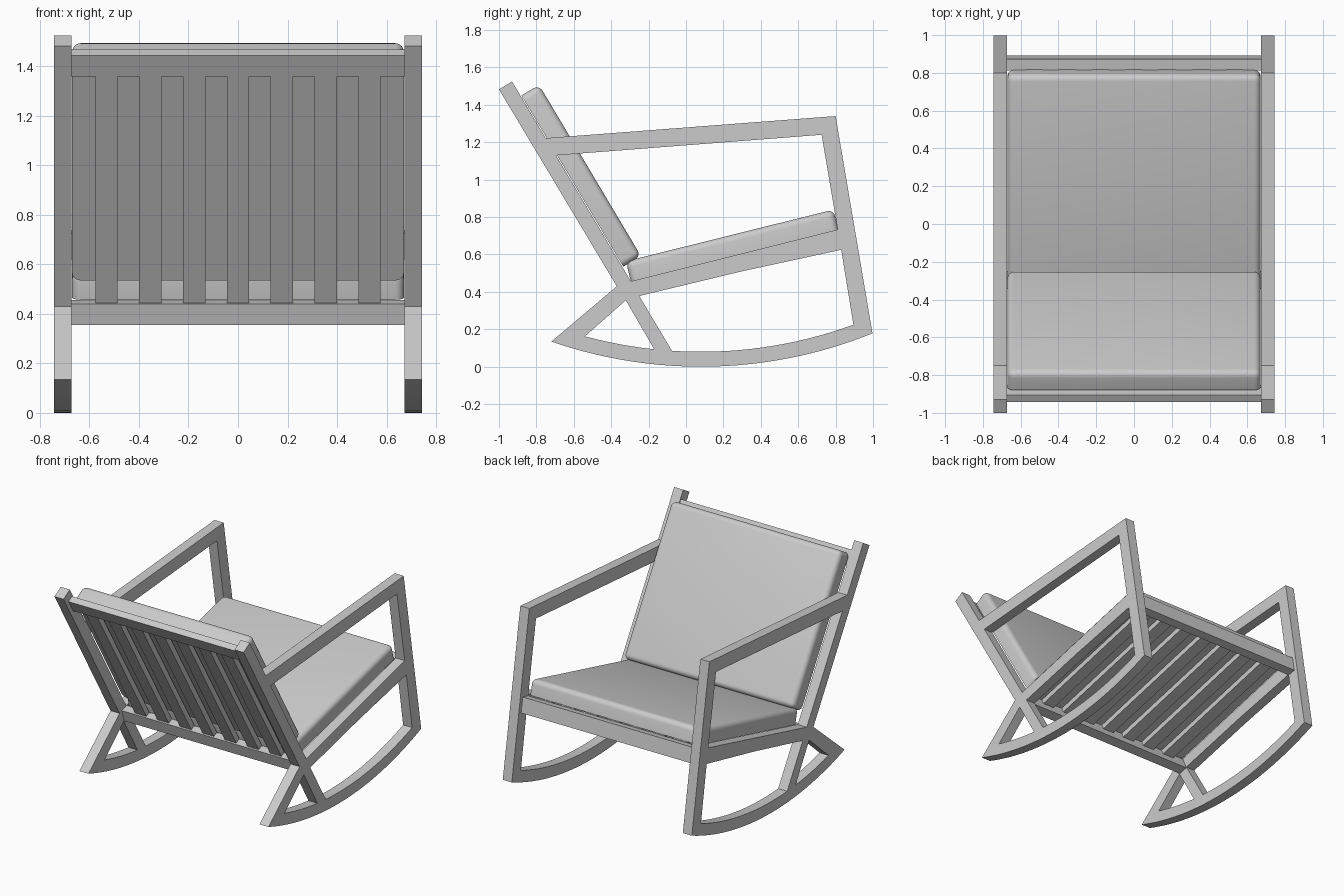
import bpy, bmesh, math
from mathutils import Vector

cube = bpy.data.objects.get("Cube")
if cube:
    bpy.data.objects.remove(cube, do_unlink=True)

grey = bpy.data.materials.new("plain_grey")
grey.use_nodes = True
grey.diffuse_color = (0.6, 0.6, 0.6, 1)
grey.node_tree.nodes["Principled BSDF"].inputs["Base Color"].default_value = (0.6, 0.6, 0.6, 1)

INNER, OUTER = 0.673, 0.744      # inside and outside of the side frames
ROCK_Y, ROCK_Z = 0.08, 2.45      # centre of the rocker arcs


def add_object(name, mesh):
    obj = bpy.data.objects.new(name, mesh)
    bpy.context.collection.objects.link(obj)
    mesh.materials.clear()
    mesh.materials.append(grey)
    return obj


def prism(name, profile, x0, x1, round_edges=0):
    """Extrude a (y, z) profile along x; optionally round all but the base edges."""
    bm = bmesh.new()
    face = bm.faces.new([bm.verts.new((x0, y, z)) for y, z in profile])
    ext = bmesh.ops.extrude_face_region(bm, geom=[face])
    moved = [v for v in ext["geom"] if isinstance(v, bmesh.types.BMVert)]
    bmesh.ops.translate(bm, verts=moved, vec=(x1 - x0, 0, 0))
    bmesh.ops.recalc_face_normals(bm, faces=bm.faces[:])
    if round_edges:
        base = [Vector(p) for p in profile[:2]]
        on_base = lambda v: any((Vector(v.co.yz) - b).length < 1e-4 for b in base)
        edges = [e for e in bm.edges if not all(on_base(v) for v in e.verts)]
        bmesh.ops.bevel(bm, geom=edges, offset=round_edges, segments=5,
                        profile=0.5, affect='EDGES', clamp_overlap=True)
    mesh = bpy.data.meshes.new(name)
    bm.to_mesh(mesh)
    bm.free()
    return add_object(name, mesh)


def slab(start, end, low, high):
    """Profile of a board along start-end, between two offsets on its left side."""
    a, b = Vector(start), Vector(end)
    d = (b - a).normalized()
    n = Vector((-d.y, d.x))
    return [tuple(p) for p in (a + n * low, b + n * low, b + n * high, a + n * high)]


def arc(y0, y1, radius, steps):
    ys = [y0 + (y1 - y0) * i / steps for i in range(steps + 1)]
    return [(y, ROCK_Z - math.sqrt(radius ** 2 - (y - ROCK_Y) ** 2)) for y in ys]


# Side frames: one outline with three openings
outline = [(-0.37, 0.43), (-1, 1.483), (-0.93, 1.525), (-0.75, 1.222), (0.8, 1.34)]
outline += arc(0.997, -0.72, 2.45, 24)
arm_opening = [(-0.695, 1.13), (0.725, 1.24), (0.811, 0.733), (-0.295, 0.457)]
leg_opening = [(-0.25, 0.378), (0.29, 0.508), (0.83, 0.625)] + arc(0.895, -0.075, 2.37, 16)
brace_opening = [(-0.322, 0.355)] + arc(-0.17, -0.54, 2.37, 6)

curve = bpy.data.curves.new("frame_profile", 'CURVE')
curve.dimensions = '2D'
curve.fill_mode = 'BOTH'
curve.extrude = (OUTER - INNER) / 2
for loop in (outline, arm_opening, leg_opening, brace_opening):
    spline = curve.splines.new('POLY')
    spline.points.add(len(loop) - 1)
    for point, (y, z) in zip(spline.points, loop):
        point.co = (y, z, 0, 1)
    spline.use_cyclic_u = True
profile_obj = bpy.data.objects.new("frame_profile", curve)
frame_mesh = bpy.data.meshes.new_from_object(profile_obj)
bpy.data.objects.remove(profile_obj)
bm = bmesh.new()
bm.from_mesh(frame_mesh)
bmesh.ops.remove_doubles(bm, verts=bm.verts[:], dist=1e-5)
bmesh.ops.recalc_face_normals(bm, faces=bm.faces[:])
for f in bm.faces:
    f.smooth = False
bm.to_mesh(frame_mesh)
bm.free()
for side, name in ((1, "left_frame"), (-1, "right_frame")):
    frame = add_object(name, frame_mesh)
    frame.rotation_euler = (math.pi / 2, 0, math.pi / 2)
    frame.location.x = side * (INNER + OUTER) / 2

# Cross rails joining the frames
back_line = ((-0.34, 0.53), (-0.905, 1.467))     # front face of the back slats
seat_line = ((-0.295, 0.457), (0.815, 0.733))    # top of the seat slats
top = Vector(back_line[1])
down = (Vector(back_line[0]) - top).normalized()
prism("top_rail", slab(top + down * 0.1, top, 0, 0.045), -INNER, INNER)
prism("rear_rail", [(-0.345, 0.44), (-0.285, 0.455), (-0.25, 0.372), (-0.318, 0.356)], -INNER, INNER)
prism("front_rail", [(0.813, 0.725), (0.873, 0.738), (0.892, 0.632), (0.832, 0.62)], -INNER, INNER)

# Back and seat slats
for i in range(7):
    x = (i - 3) * 0.177
    prism(f"back_slat_{i + 1}", slab(top + down * 1.17, top + down * 0.1, 0.002, 0.04), x - 0.045, x + 0.045)
    prism(f"seat_slat_{i + 1}", slab(*seat_line, -0.04, -0.002), x - 0.045, x + 0.045)

# Cushions, rounded away from the slats
back = slab((-0.335, 0.535), (-0.88, 1.45), -0.11, 0)
cushions = [
    prism("back_cushion", back[2:] + back[:2], -0.67, 0.67, 0.035),
    prism("seat_cushion", slab(*seat_line, 0, 0.11), -0.67, 0.67, 0.035),
]
bpy.ops.object.select_all(action='DESELECT')
for c in cushions:
    c.select_set(True)
bpy.context.view_layer.objects.active = cushions[0]
bpy.ops.object.shade_smooth_by_angle(angle=math.radians(35))
